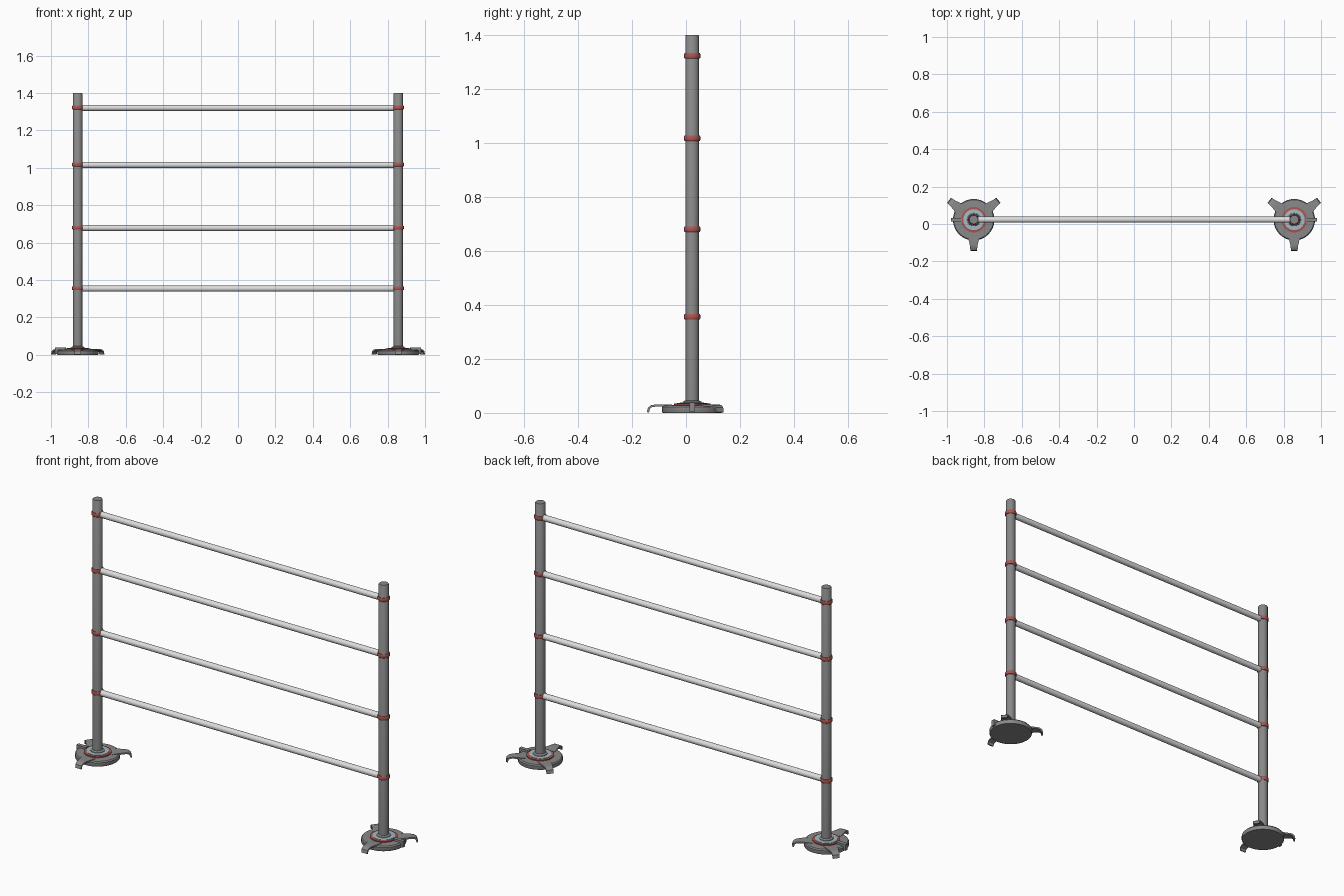
import bpy, bmesh, math
from mathutils import Matrix, Vector

if "Cube" in bpy.data.objects:
    bpy.data.objects.remove(bpy.data.objects["Cube"], do_unlink=True)

POST_X, POST_Y = 0.857, 0.023


def make_material(name, rgb):
    mat = bpy.data.materials.new(name)
    mat.use_nodes = True
    color = (*rgb, 1)
    mat.diffuse_color = color
    mat.node_tree.nodes["Principled BSDF"].inputs["Base Color"].default_value = color
    return mat


steel = make_material("grey steel", (0.25, 0.25, 0.25))
pale = make_material("pale metal", (0.72, 0.72, 0.72))
red = make_material("muted red", (0.42, 0.09, 0.08))
blue = make_material("pale blue", (0.36, 0.50, 0.56))


def finish(bm, name, mat, matrix):
    bmesh.ops.recalc_face_normals(bm, faces=bm.faces)
    mesh = bpy.data.meshes.new(name)
    bm.to_mesh(mesh)
    bm.free()
    mesh.transform(matrix)
    mesh.materials.append(mat)
    obj = bpy.data.objects.new(name, mesh)
    bpy.context.collection.objects.link(obj)
    bpy.ops.object.select_all(action="DESELECT")
    obj.select_set(True)
    bpy.context.view_layer.objects.active = obj
    bpy.ops.object.shade_smooth_by_angle(angle=math.radians(35))
    return obj


def lathe(name, profile, mat, matrix, sides=32):
    """Stack of (radius, height) rings, capped at both ends."""
    bm = bmesh.new()
    rings = []
    for r, z in profile:
        rings.append([bm.verts.new((r * math.cos(math.tau * i / sides),
                                    r * math.sin(math.tau * i / sides), z))
                      for i in range(sides)])
    for low, high in zip(rings, rings[1:]):
        for i in range(sides):
            j = (i + 1) % sides
            bm.faces.new((low[i], low[j], high[j], high[i]))
    bm.faces.new(rings[0])
    bm.faces.new(rings[-1])
    return finish(bm, name, mat, matrix)


def claw(name, path, thickness, mat, matrix):
    """Tapered strip bent along (reach, height, half width) points."""
    bm = bmesh.new()
    sections = []
    for k, (r, z, w) in enumerate(path):
        a, b = path[max(k - 1, 0)], path[min(k + 1, len(path) - 1)]
        along = Vector((b[0] - a[0], 0, b[1] - a[1])).normalized()
        off = Vector((-along.z, 0, along.x)) * thickness / 2
        p, side = Vector((r, 0, z)), Vector((0, w, 0))
        sections.append([bm.verts.new(p + s) for s in
                         (side + off, off - side, -off - side, side - off)])
    for s, t in zip(sections, sections[1:]):
        for i in range(4):
            j = (i + 1) % 4
            bm.faces.new((s[i], s[j], t[j], t[i]))
    bm.faces.new(sections[0])
    bm.faces.new(sections[-1])
    return finish(bm, name, mat, matrix)


claw_path = [(0.07, 0.026, 0.036), (0.11, 0.027, 0.027), (0.135, 0.027, 0.021),
             (0.150, 0.025, 0.019), (0.160, 0.018, 0.018), (0.164, 0.002, 0.017)]
levels = (0.356, 0.68, 1.017, 1.322)

for side, label in ((1, "left"), (-1, "right")):
    at = Matrix.Translation((side * POST_X, POST_Y, 0))

    # Foot: disc with a red rim, a blue ring and a collar
    lathe(label + "_foot_disc",
          [(0.109, 0), (0.111, 0.004), (0.111, 0.021), (0.106, 0.027), (0.06, 0.029)], steel, at)
    lathe(label + "_foot_red_rim", [(0.068, 0.026), (0.068, 0.034), (0.05, 0.036)], red, at)
    lathe(label + "_foot_blue_ring", [(0.056, 0.03), (0.056, 0.037), (0.035, 0.038)], blue, at)
    lathe(label + "_foot_collar", [(0.036, 0.034), (0.034, 0.041), (0.026, 0.046)], steel, at)

    # Three gripping claws
    for n, angle in enumerate((-90, 38, 142)):
        claw(f"{label}_foot_claw_{n + 1}", claw_path, 0.008, steel,
             at @ Matrix.Rotation(math.radians(angle), 4, "Z"))

    # Small latch on the outer side of the foot
    bm = bmesh.new()
    bmesh.ops.create_cube(bm, size=1)
    finish(bm, label + "_foot_latch", steel,
           at @ Matrix.Translation((side * 0.092, 0, 0.022))
           @ Matrix.Diagonal((0.058, 0.02, 0.034, 1)))

    # Post and its clamp rings
    lathe(label + "_post", [(0.025, 0.02), (0.025, 1.397), (0.023, 1.4)], steel, at, 24)
    for n, z in enumerate(levels):
        lathe(f"{label}_clamp_ring_{n + 1}",
              [(0.028, z - 0.01), (0.03, z - 0.007), (0.03, z + 0.007), (0.028, z + 0.01)],
              red, at, 24)

# Horizontal rails between the posts
for n, z in enumerate(levels):
    lathe(f"rail_{n + 1}", [(0.016, -POST_X + 0.01), (0.016, POST_X - 0.01)], pale,
          Matrix.Translation((0, POST_Y, z - 0.002)) @ Matrix.Rotation(math.pi / 2, 4, "Y"), 24)
